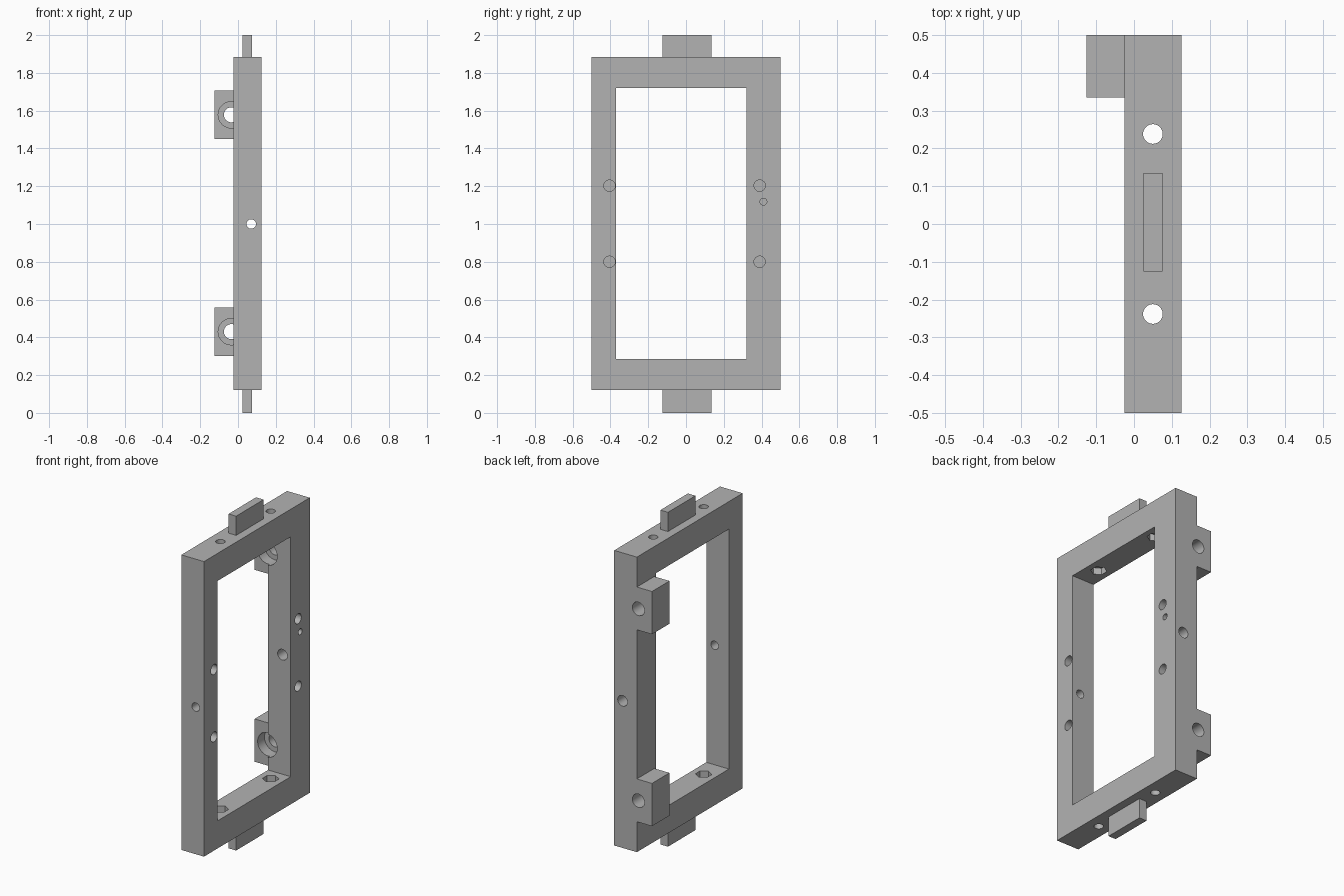
import bpy, math
from mathutils import Matrix, Vector

cube = bpy.data.objects.get("Cube")
if cube:
    bpy.data.objects.remove(cube, do_unlink=True)

GREY = (0.45, 0.45, 0.45, 1)
mat = bpy.data.materials.new("plain grey")
mat.use_nodes = True
mat.diffuse_color = GREY
mat.node_tree.nodes["Principled BSDF"].inputs["Base Color"].default_value = GREY


def box(name, lo, hi):
    lo, hi = Vector(lo), Vector(hi)
    bpy.ops.mesh.primitive_cube_add(size=1)
    ob = bpy.context.object
    ob.name = name
    ob.data.transform(Matrix.Translation((lo + hi) / 2) @ Matrix.Diagonal((*(hi - lo), 1)))
    ob.data.materials.append(mat)
    return ob


def prism(axis, centre, radius, length, sides=32):
    """Round or hexagonal cutter along an axis."""
    rot = {"x": (0, math.pi / 2, 0), "y": (math.pi / 2, 0, 0), "z": (0, 0, 0)}[axis]
    bpy.ops.mesh.primitive_cylinder_add(vertices=sides, radius=radius, depth=length,
                                        location=centre, rotation=rot)
    ob = bpy.context.object
    ob.name = "hole_cutter"
    ob.data.materials.append(mat)
    return ob


def combine(target, other, operation):
    """Boolean two objects and discard the second."""
    other.hide_render = True
    mod = target.modifiers.new("combine", "BOOLEAN")
    mod.operation, mod.solver, mod.object = operation, "EXACT", other
    bpy.ops.object.select_all(action="DESELECT")
    bpy.context.view_layer.objects.active = target
    target.select_set(True)
    bpy.ops.object.modifier_apply(modifier=mod.name)
    bpy.data.objects.remove(other, do_unlink=True)


# Rectangular frame
frame = box("frame", (-0.025, -0.5, 0.12), (0.125, 0.5, 1.885))
combine(frame, box("opening", (-0.2, -0.37, 0.285), (0.2, 0.32, 1.72)), "DIFFERENCE")

# Hinge lugs, overlapping the rear upright
for z in (0.43, 1.578):
    combine(frame, box("lug", (-0.125, 0.335, z - 0.128), (0.02, 0.5, z + 0.128)), "UNION")

# Locating tabs at both ends
combine(frame, box("bottom_tab", (0.025, -0.125, 0), (0.075, 0.135, 0.15)), "UNION")
combine(frame, box("top_tab", (0.025, -0.125, 1.85), (0.075, 0.135, 2)), "UNION")

cutters = []
# Hinge bores with counterbores opening to the front
for z in (0.43, 1.578):
    cutters += [prism("y", (-0.035, 0.42, z), 0.04, 0.3),
                prism("y", (-0.035, 0.345, z), 0.07, 0.11)]
# Cross bolt holes in the rails with hexagonal nut pockets
for y in (-0.238, 0.238):
    for z, pocket in ((0.2, 0.285), (1.8, 1.72)):
        cutters += [prism("z", (0.05, y, z), 0.026, 0.3),
                    prism("z", (0.05, y, pocket), 0.045, 0.08, 6)]
# Through holes in the uprights
cutters += [prism("y", (0.07, -0.43, 1), 0.025, 0.3),
            prism("y", (0.07, 0.41, 1), 0.032, 0.3)]
# Blind holes in the left face
for y in (-0.405, 0.39):
    for z in (0.8, 1.203):
        cutters.append(prism("x", (0.125, y, z), 0.03, 0.2))
cutters.append(prism("x", (0.125, 0.41, 1.118), 0.018, 0.2))
for c in cutters:
    combine(frame, c, "DIFFERENCE")

frame.data.materials.clear()
frame.data.materials.append(mat)
for poly in frame.data.polygons:
    poly.material_index = 0
bpy.ops.object.select_all(action="DESELECT")
frame.select_set(True)
bpy.context.view_layer.objects.active = frame
bpy.ops.object.shade_smooth_by_angle(angle=math.radians(30))
